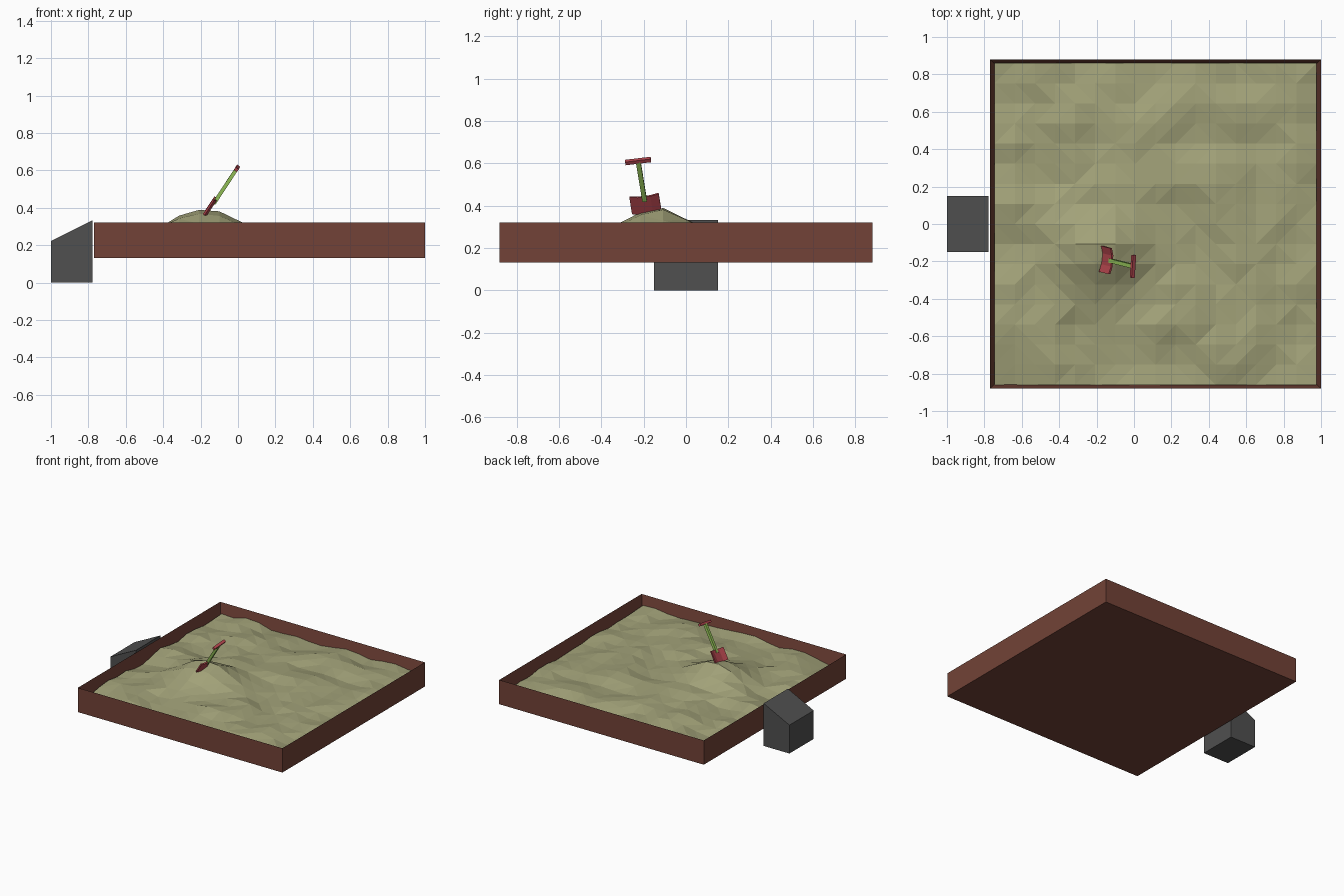
import bpy, bmesh
from math import exp
from mathutils import Vector, Matrix, noise

if "Cube" in bpy.data.objects:
    bpy.data.objects.remove(bpy.data.objects["Cube"])


def material(name, rgb):
    m = bpy.data.materials.new(name)
    m.diffuse_color = (*rgb, 1)
    m.use_nodes = True
    m.node_tree.nodes["Principled BSDF"].inputs["Base Color"].default_value = m.diffuse_color
    return m


WOOD = material("brown_wood", (0.17, 0.055, 0.038))
SAND = material("sand", (0.36, 0.36, 0.19))
STONE = material("dark_stone", (0.08, 0.08, 0.08))
RED = material("red", (0.45, 0.06, 0.075))
GREEN = material("green", (0.3, 0.55, 0.1))


def finish(name, bm, mat):
    me = bpy.data.meshes.new(name)
    bmesh.ops.recalc_face_normals(bm, faces=bm.faces)
    bm.to_mesh(me)
    bm.free()
    ob = bpy.data.objects.new(name, me)
    me.materials.append(mat)
    bpy.context.collection.objects.link(ob)
    return ob


def box(lo, hi):
    lo, hi = Vector(lo), Vector(hi)
    bm = bmesh.new()
    bmesh.ops.create_cube(bm, size=1, matrix=Matrix.Translation((lo + hi) / 2)
                          @ Matrix.Diagonal((*(hi - lo), 1)))
    return bm


def prism(profile, offset):
    bm = bmesh.new()
    face = bm.faces.new([bm.verts.new(p) for p in profile])
    ext = bmesh.ops.extrude_face_region(bm, geom=[face], use_keep_orig=True)
    bmesh.ops.translate(bm, vec=offset,
                        verts=[v for v in ext["geom"] if isinstance(v, bmesh.types.BMVert)])
    return bm


# sandbox tray: cube with the top inset and pushed down to the floor
bm = box((-0.77, -0.88, 0.13), (1.0, 0.88, 0.32))
bm.normal_update()
top = max(bm.faces, key=lambda f: f.calc_center_median().z)
bmesh.ops.inset_region(bm, faces=[top], thickness=0.045)
bmesh.ops.translate(bm, verts=top.verts, vec=(0, 0, -0.17))
finish("sandbox_tray", bm, WOOD)

# rolling sand with one mound; its edges are hidden in the tray walls
bm = bmesh.new()
bmesh.ops.create_grid(bm, x_segments=16, y_segments=16, size=0.86,
                      matrix=Matrix.Translation((0.115, 0, 0)))
for v in bm.verts:
    x, y = v.co.x, v.co.y
    mound = exp(-((x + 0.17) / 0.25) ** 2 - ((y + 0.13) / 0.18) ** 2)
    ripple = 0.045 * noise.noise(Vector((x * 4.3, y * 5.2, 0.7)))
    edge = max(abs(x - 0.115), abs(y)) / 0.86
    base = 0.258 - 0.02 * edge ** 4 + ripple * (1 - mound)
    v.co.z = min(base, 0.305) + 0.135 * mound
bmesh.ops.triangulate(bm, faces=bm.faces, quad_method='SHORT_EDGE')
finish("sand", bm, SAND)

# step with a sloping top beside the tray
side = [(-1, -0.15, 0), (-0.777, -0.15, 0), (-0.777, -0.15, 0.333), (-1, -0.15, 0.222)]
finish("sloped_step", prism(side, (0, 0.3, 0)), STONE)

# toy spade, modelled upright (local y across, z along) then leaned into the mound
along = Vector((0.16, -0.04, 0.243)).normalized()
across = Vector((0.06, 1, 0.11))
across = (across - along * across.dot(along)).normalized()
normal = across.cross(along)
lean = Matrix((normal, across, along)).transposed().to_4x4()
lean.translation = (-0.16, -0.187, 0.372)

curve = [(-0.01, -0.07), (0.002, -0.03), (0.002, 0.03), (-0.01, 0.07)]
outline = [(n, y, -0.012) for n, y in curve] + [(n - 0.01, y, -0.012) for n, y in reversed(curve)]
for name, part, mat in [
    ("spade_blade", prism(outline, (0, 0, 0.096)), RED),
    ("spade_shaft", box((-0.012, -0.011, 0.06), (0.008, 0.011, 0.283)), GREEN),
    ("spade_grip", box((-0.012, -0.061, 0.278), (0.008, 0.061, 0.296)), RED),
]:
    part.transform(lean)
    finish(name, part, mat)
